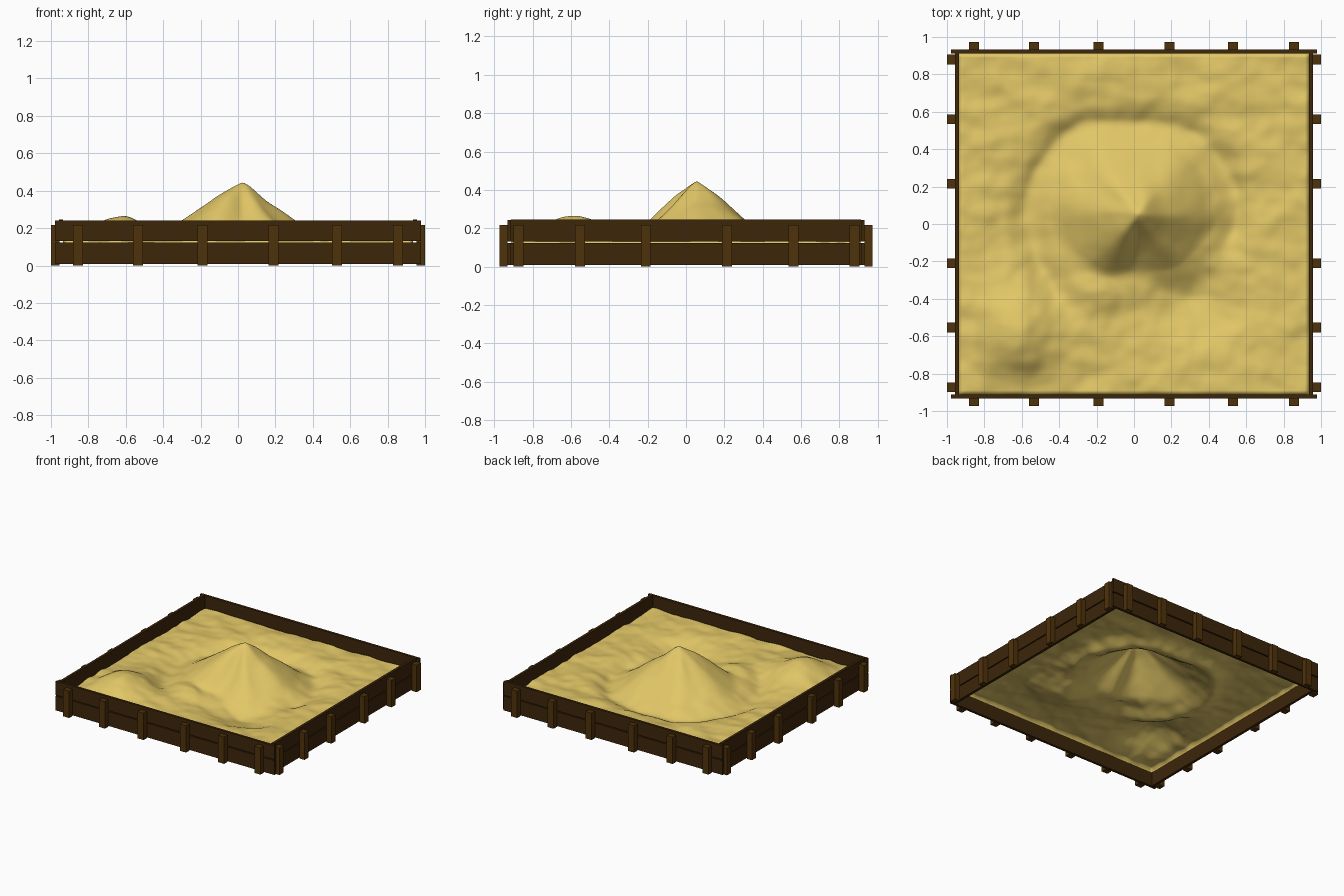
import bpy, bmesh, math, random
from mathutils import noise, Vector

if "Cube" in bpy.data.objects:
    bpy.data.objects.remove(bpy.data.objects["Cube"])

random.seed(4)

def mat(name, rgb):
    m = bpy.data.materials.new(name)
    m.diffuse_color = (*rgb, 1)
    m.use_nodes = True
    m.node_tree.nodes["Principled BSDF"].inputs["Base Color"].default_value = m.diffuse_color
    return m

SAND = mat("sand yellow", (0.76, 0.57, 0.135))
BOARD = mat("dark brown board", (0.046, 0.019, 0.003))
POST = mat("brown post", (0.078, 0.032, 0.003))

def box(name, lo, hi, material):
    bm = bmesh.new()
    bmesh.ops.create_cube(bm, size=1)
    for v in bm.verts:
        v.co = [(a + b) / 2 + c * (b - a) for a, b, c in zip(lo, hi, v.co)]
    me = bpy.data.meshes.new(name)
    bm.to_mesh(me)
    bm.free()
    me.materials.append(material)
    ob = bpy.data.objects.new(name, me)
    bpy.context.collection.objects.link(ob)
    return ob

# Frame: two stacked planks on every side, with a thin gap between them
for s, side in ((-1, "front"), (1, "back")):
    for z0, z1, row in ((0.007, 0.122, "lower"), (0.130, 0.242, "upper")):
        y0, y1 = sorted((s * 0.912, s * 0.932))
        box(f"{side}_{row}_board", (-0.978, y0, z0), (0.978, y1, z1), BOARD)
for s, side in ((-1, "left"), (1, "right")):
    for z0, z1, row in ((0.009, 0.122, "lower"), (0.130, 0.245, "upper")):
        x0, x1 = sorted((s * 0.935, s * 0.956))
        box(f"{side}_{row}_board", (x0, -0.912, z0), (x1, 0.912, z1), BOARD)

# Posts on the outside of the planks
for s, side in ((-1, "front"), (1, "back")):
    for x in (-0.855, -0.535, -0.19, 0.19, 0.53, 0.855):
        y0, y1 = sorted((s * 0.93, s * 0.973))
        box(side + "_post", (x - 0.027, y0, 0), (x + 0.027, y1, 0.217), POST)
for s, side in ((-1, "left"), (1, "right")):
    for y in (-0.873, -0.553, -0.21, 0.215, 0.56, 0.88):
        x0, x1 = sorted((s * 0.955, s * 1.0))
        box(side + "_post", (x0, y - 0.026, 0), (x1, y + 0.026, 0.217), POST)

# Sand heightfield: peaked heap with a moat around it, a dug basin and a mound
PX, PY = 0.025, 0.055
HEAP_R = (0.51, 0.50, 0.46, 0.54, 0.58, 0.55, 0.38, 0.44)      # every 45 degrees
MOAT_R = (0.51, 0.50, 0.47, 0.55, 0.58, 0.60, 0.55, 0.50)
MOAT_D = (0.055, 0.055, 0.06, 0.06, 0.06, 0.045, 0.01, 0.01)
PROFILE = ((0, 0.45), (0.08, 0.425), (0.3, 0.335), (0.55, 0.24), (0.8, 0.145),
           (1.0, 0.09), (5.0, -0.9))

def smooth(t):
    t = max(0, min(1, t))
    return t * t * (3 - 2 * t)

def around(table, x, y):
    a = (math.atan2(y, x) / (math.pi / 4)) % 8
    i = int(a) % 8
    return table[i] + (table[(i + 1) % 8] - table[i]) * smooth(a - int(a))

def heap(t):
    for (t0, z0), (t1, z1) in zip(PROFILE, PROFILE[1:]):
        if t <= t1:
            return z0 + (z1 - z0) * (t - t0) / (t1 - t0)
    return -1

def bump(x, y, cx, cy, sx, sy):
    return math.exp(-((x - cx) / sx) ** 2 - ((y - cy) / sy) ** 2)

def height(x, y):
    dx, dy = x - PX, y - PY
    r = math.hypot(dx, dy)
    n = noise.noise(Vector((x * 5, y * 8, 2))) * 0.013
    n += noise.noise(Vector((x * 13, y * 13, 5))) * 0.006
    edge = smooth((0.95 - abs(x)) / 0.2) * smooth((0.925 - abs(y)) / 0.2)
    moat = math.exp(-((r - around(MOAT_R, dx, dy)) / 0.09) ** 2)
    ground = -around(MOAT_D, dx, dy) * moat
    ground += 0.118 * bump(x, y, -0.63, -0.585, 0.20, 0.22)
    ground -= 0.080 * bump(x, y, 0.33, -0.40, 0.25, 0.20)
    ground += 0.055 * bump(x, y, -0.24, -0.40, 0.14, 0.18)
    ground = 0.147 + n + ground * edge
    # gullies running down the heap
    wave = 0.022 * noise.noise(Vector((dx / (r + 0.05) * 2, dy / (r + 0.05) * 2, r * 3)))
    cone = heap(r / around(HEAP_R, dx, dy)) + wave * smooth(r / 0.15) + n * 0.4
    k = 0.035
    h = max(k - abs(cone - ground), 0) / k
    return max(cone, ground) + h * h * k / 4

bm = bmesh.new()
bmesh.ops.create_grid(bm, x_segments=150, y_segments=150, size=1)
for v in bm.verts:
    rim = max(abs(v.co.x), abs(v.co.y)) > 0.999
    x, y = v.co.x * 0.938, v.co.y * 0.914
    # the outermost row tucks down behind the gap between the planks
    v.co = (x, y, 0.119 if rim else height(x, y))
for f in bm.faces:
    f.smooth = True
me = bpy.data.meshes.new("sand")
bm.to_mesh(me)
bm.free()
me.materials.append(SAND)
bpy.context.collection.objects.link(bpy.data.objects.new("sand", me))
